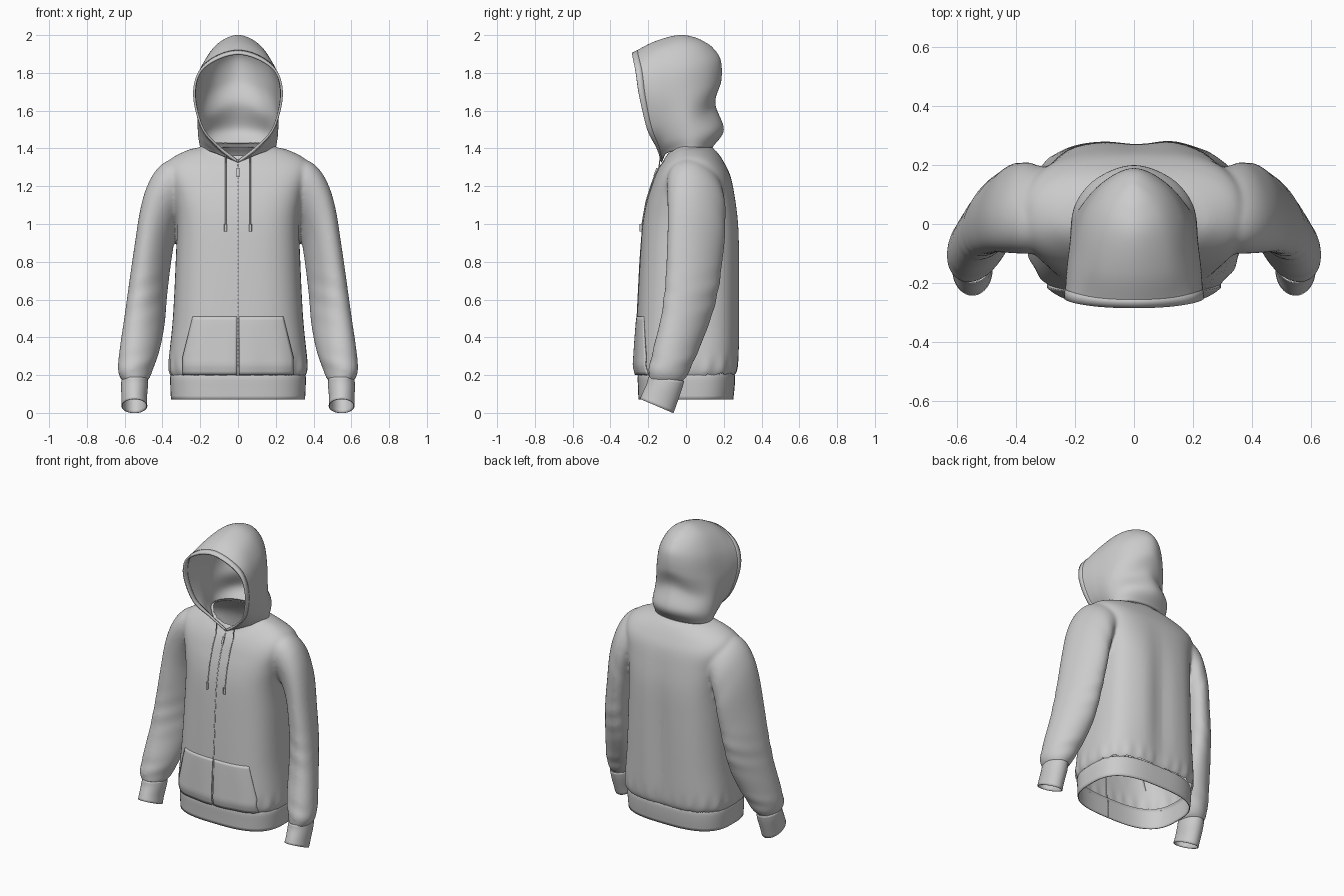
import bpy
import bmesh
import math
from mathutils import Vector as V

if "Cube" in bpy.data.objects:
    bpy.data.objects.remove(bpy.data.objects["Cube"])


# ---------- helpers ----------
def spline(pts, n, ghost=None):
    """Catmull-Rom curve through pts, n steps per span."""
    p = [pts[0] * 2 - pts[1]] + list(pts) + [ghost if ghost else pts[-1] * 2 - pts[-2]]
    out = []
    for i in range(1, len(p) - 2):
        a, b, c, d = p[i - 1:i + 3]
        for k in range(n):
            t = k / n
            out.append(0.5 * (2 * b + (c - a) * t + (2 * a - 5 * b + 4 * c - d) * t ** 2
                              + (3 * b - a - 3 * c + d) * t ** 3))
    return out + [pts[-1].copy()]


def flip(p):
    return V((-p.x, p.y, p.z))


def grid_object(name, rows, closed=False, mirror=False, thick=0.0):
    nc = len(rows[0])
    verts = [p for r in rows for p in r]
    faces = []
    for r in range(len(rows) - 1):
        for c in range(nc if closed else nc - 1):
            d = (c + 1) % nc
            faces.append((r * nc + c, r * nc + d, (r + 1) * nc + d, (r + 1) * nc + c))
    me = bpy.data.meshes.new(name)
    me.from_pydata(verts, [], faces)
    me.shade_smooth()
    ob = bpy.data.objects.new(name, me)
    bpy.context.collection.objects.link(ob)
    if mirror:
        ob.modifiers.new("Mirror", 'MIRROR')
    if thick:
        s = ob.modifiers.new("Solidify", 'SOLIDIFY')
        s.thickness = thick
        s.offset = -1
    return ob


def loft(name, rings, n=6, **kw):
    cols = [spline(col, n) for col in zip(*rings)]
    return grid_object(name, [list(r) for r in zip(*cols)], closed=True, **kw)


def power(v, e):
    return math.copysign(abs(v) ** (2 / e), v)


def body_ring(zf, zs, zb, w, yf, yb, e, n=120):
    """Rounded-box ring with its own front, side and back heights."""
    ring = []
    for k in range(n):
        a = 2 * math.pi * k / n
        s = math.sin(a)
        z = zs + ((zb if s > 0 else zf) - zs) * s * s
        ring.append(V((w * power(math.cos(a), e),
                       (yf + yb) / 2 + (yb - yf) / 2 * power(s, e), z)))
    return ring


def arm_ring(ox, oz, ix, iz, yc, ry, skew=0.0, tilt=0.0, n=40):
    """Ring spanning an outer and an inner silhouette point; skew brings the outer side forward."""
    c, h = V(((ox + ix) / 2, yc, (oz + iz) / 2)), V(((ox - ix) / 2, -skew, (oz - iz) / 2))
    f = V((0, -ry, tilt))
    return [c + h * math.cos(2 * math.pi * k / n) + f * math.sin(2 * math.pi * k / n)
            for k in range(n)]


# ---------- torso ----------
BODY = [(.18, .18, .18, .348, -.246, .25, 2.9), (.25, .25, .25, .368, -.266, .28, 2.9),
        (.50, .50, .50, .345, -.26, .288, 2.9), (.80, .80, .80, .33, -.245, .288, 2.9),
        (1.0, 1.0, 1.0, .325, -.23, .281, 3.0), (1.12, 1.15, 1.15, .345, -.208, .26, 3.0),
        (1.21, 1.27, 1.25, .375, -.18, .237, 2.8), (1.26, 1.34, 1.32, .36, -.162, .205, 2.4),
        (1.30, 1.39, 1.375, .27, -.143, .17, 2.1), (1.325, 1.41, 1.405, .195, -.125, .14, 2.0),
        (1.35, 1.435, 1.43, .182, -.113, .13, 2.0)]
torso = loft("torso", [body_ring(*b) for b in BODY])
# gathers above the waistband, soft folds and a centre hollow on the back
for v in torso.data.vertices:
    a = math.atan2(v.co.y, v.co.x)
    z = v.co.z
    g = 1 + .012 * math.sin(26 * a) * math.exp(-((z - .24) / .05) ** 2)
    if v.co.y > 0 and z < 1.25:
        fade = math.sin(math.pi * z / 1.25)
        g -= .006 * (1 - math.cos(11 * a)) * fade * math.sin(a)
        v.co.y -= .018 * math.exp(-(v.co.x / .08) ** 2) * fade
    v.co.x *= g
    v.co.y *= g


def front_y(x, z):
    """Depth of the torso front at x, z."""
    lo, hi = BODY[0], BODY[0]
    for a, b in zip(BODY, BODY[1:]):
        if a[0] <= z:
            lo, hi = a, b
    t = min(1, max(0, (z - lo[0]) / max(hi[0] - lo[0], 1e-6)))
    w, yf, yb, e = [lo[i] + (hi[i] - lo[i]) * t for i in (3, 4, 5, 6)]
    return (yf + yb) / 2 - (yb - yf) / 2 * max(0, 1 - abs(x / w) ** e) ** (1 / e)


# ---------- sleeves ----------
SLEEVE = [(.25, 1.35, .29, 1.08, .05, .13, .02), (.36, 1.34, .31, 1.02, .05, .145, .04),
          (.43, 1.29, .325, .97, .055, .147, .05), (.482, 1.20, .335, .92, .055, .143, .055),
          (.517, 1.08, .345, .86, .055, .14, .06), (.546, .90, .36, .75, .045, .134, .06),
          (.575, .70, .375, .62, .03, .13, .055), (.60, .52, .388, .47, -.003, .123, .045),
          (.625, .35, .415, .33, -.052, .118, .03), (.636, .24, .45, .23, -.085, .109, .02),
          (.626, .19, .47, .18, -.1, .097, .01), (.608, .165, .49, .165, -.107, .086),
          (.604, .145, .493, .145, -.113, .082)]
sleeve = loft("sleeve", [arm_ring(*s) for s in SLEEVE], mirror=True)
# soft creases at the elbow and above the cuff
for v in sleeve.data.vertices:
    z = v.co.z
    amp = .003 * math.exp(-((z - .62) / .12) ** 2) + .004 * math.exp(-((z - .26) / .06) ** 2)
    v.co.y += amp * math.sin(55 * z + 18 * v.co.x)

# ---------- fuse torso and sleeves into one cloth surface, then reopen the ends ----------
bm = bmesh.new()
bpy.context.view_layer.update()
dg = bpy.context.evaluated_depsgraph_get()
for ob in (torso, sleeve):
    bm.from_mesh(ob.evaluated_get(dg).to_mesh())
bmesh.ops.holes_fill(bm, edges=[e for e in bm.edges if e.is_boundary], sides=0)
bmesh.ops.recalc_face_normals(bm, faces=bm.faces)
me = bpy.data.meshes.new("body_and_sleeves")
bm.to_mesh(me)
bm.free()
for ob in (torso, sleeve):
    bpy.data.objects.remove(ob)
body = bpy.data.objects.new("body_and_sleeves", me)
bpy.context.collection.objects.link(body)
rm = body.modifiers.new("Remesh", 'REMESH')
rm.mode, rm.voxel_size = 'VOXEL', .009
sm = body.modifiers.new("Smooth", 'SMOOTH')
sm.factor, sm.iterations = .5, 14
bpy.context.view_layer.update()
dg = bpy.context.evaluated_depsgraph_get()
bm = bmesh.new()
bm.from_mesh(body.evaluated_get(dg).to_mesh())
body.modifiers.clear()
bm.normal_update()
caps = []
for f in bm.faces:
    c = f.calc_center_median()
    end = c.z < (.21 if abs(c.x) < .42 else .17) and f.normal.z < -.5
    neck = c.z > 1.3 and (c.x / .172) ** 2 + ((c.y - .008) / .112) ** 2 < 1
    if end or neck:
        caps.append(f)
bmesh.ops.delete(bm, geom=caps, context='FACES')
bm.to_mesh(me)
bm.free()
me.shade_smooth()

# ---------- ribbed waistband and cuffs ----------
HEM = [(.07, .355, -.252, .25), (.13, .358, -.254, .257), (.19, .359, -.256, .26),
       (.21, .35, -.248, .255)]
loft("waistband", [body_ring(z, z, z, w, f, b, 2.9) for z, w, f, b in HEM], 3, thick=.006)
CUFF = [(.612, .18, .483, .18, -.105, .09, 0, .01), (.614, .14, .482, .14, -.115, .088, 0, .015),
        (.612, .08, .487, .08, -.138, .085, 0, .03), (.612, .036, .485, .036, -.155, .084, 0, .036)]
loft("cuff", [arm_ring(*c) for c in CUFF], 3, mirror=True, thick=-.005)

# ---------- hood: half panel, rows from neck to crown, columns from face edge to back ----------
HOOD = [[(0, -.13, 1.325), (.12, -.10, 1.375), (.2, .02, 1.40), (.14, .11, 1.405), (0, .14, 1.405)],
        [(.10, -.155, 1.40), (.175, -.1, 1.44), (.21, .03, 1.47), (.14, .145, 1.49), (0, .2, 1.50)],
        [(.19, -.205, 1.50), (.212, -.11, 1.55), (.207, .02, 1.58), (.125, .11, 1.60), (0, .155, 1.64)],
        [(.235, -.245, 1.67), (.224, -.12, 1.69), (.19, .03, 1.71), (.115, .135, 1.73), (0, .187, 1.76)],
        [(.21, -.265, 1.80), (.195, -.13, 1.83), (.167, .02, 1.85), (.10, .13, 1.86), (0, .183, 1.87)],
        [(.12, -.28, 1.873), (.122, -.16, 1.925), (.107, -.02, 1.955), (.07, .08, 1.95), (0, .14, 1.935)],
        [(0, -.285, 1.905), (0, -.17, 1.965), (0, -.04, 2.0), (0, .05, 1.987), (0, .105, 1.96)]]
rows = []
for r in HOOD:
    r = [V(p) for p in r]
    rows.append(spline(r, 8, flip(r[-2])))
cols = [spline(c, 8, flip(c[-2])) for c in zip(*rows)]
hood_rows = [list(r) for r in zip(*cols)]
grid_object("hood", hood_rows, mirror=True, thick=.006)

# stitched hem around the face opening
edge_rows = [[p + V((p.x * .008, -.001, .001)) for p in r[:3]] for r in hood_rows]
grid_object("hood_edge_hem", edge_rows, mirror=True, thick=.012)

# ---------- front pocket, puffed out toward the waistband ----------
pocket = []
for i in range(17):
    z = .2 + .31 * i / 16
    edge = .295 if z < .29 else .295 - .055 * (z - .29) / .22
    row = []
    for j in range(21):
        x = .006 + (edge - .006) * j / 20
        fall = 1 - i / 16
        puff = .003 + .013 * fall ** .7 + .003 * math.sin(math.pi * j / 20 * 3) * fall
        row.append(V((x, front_y(x, z) - puff, z)))
    pocket.append(row)
grid_object("pocket", pocket, mirror=True, thick=.008)

# ---------- zipper strip and pull ----------
strip = []
for i in range(61):
    z = .075 + 1.24 * i / 60
    y = front_y(0, z) - .002
    strip.append([V((-.003, y, z)), V((.003, y, z))])
grid_object("zipper", strip, thick=.004)
bpy.ops.mesh.primitive_cube_add(size=1, location=(0, front_y(0, 1.275) - .006, 1.275))
pull = bpy.context.object
pull.name = "zipper_pull"
pull.scale = (.014, .008, .045)
pull.rotation_euler.x = math.radians(-20)

# ---------- drawstrings with metal tips ----------
for side, label in ((-1, "left"), (1, "right")):
    x = side * .065
    cu = bpy.data.curves.new("drawstring_" + label, 'CURVE')
    cu.dimensions = '3D'
    cu.bevel_depth = .003
    cu.bevel_resolution = 2
    sp = cu.splines.new('POLY')
    pts = [(x, -.135, 1.365)] + [(x, front_y(x, z) - .004, z) for z in (1.3, 1.25, 1.2, 1.12, 1.05, .99)]
    sp.points.add(len(pts) - 1)
    for q, p in zip(sp.points, pts):
        q.co = (*p, 1)
    bpy.context.collection.objects.link(bpy.data.objects.new("drawstring_" + label, cu))
    bpy.ops.mesh.primitive_cylinder_add(vertices=16, radius=.008, depth=.042,
                                        location=(x, front_y(x, .98) - .007, .98))
    bpy.context.object.name = "drawstring_tip_" + label
